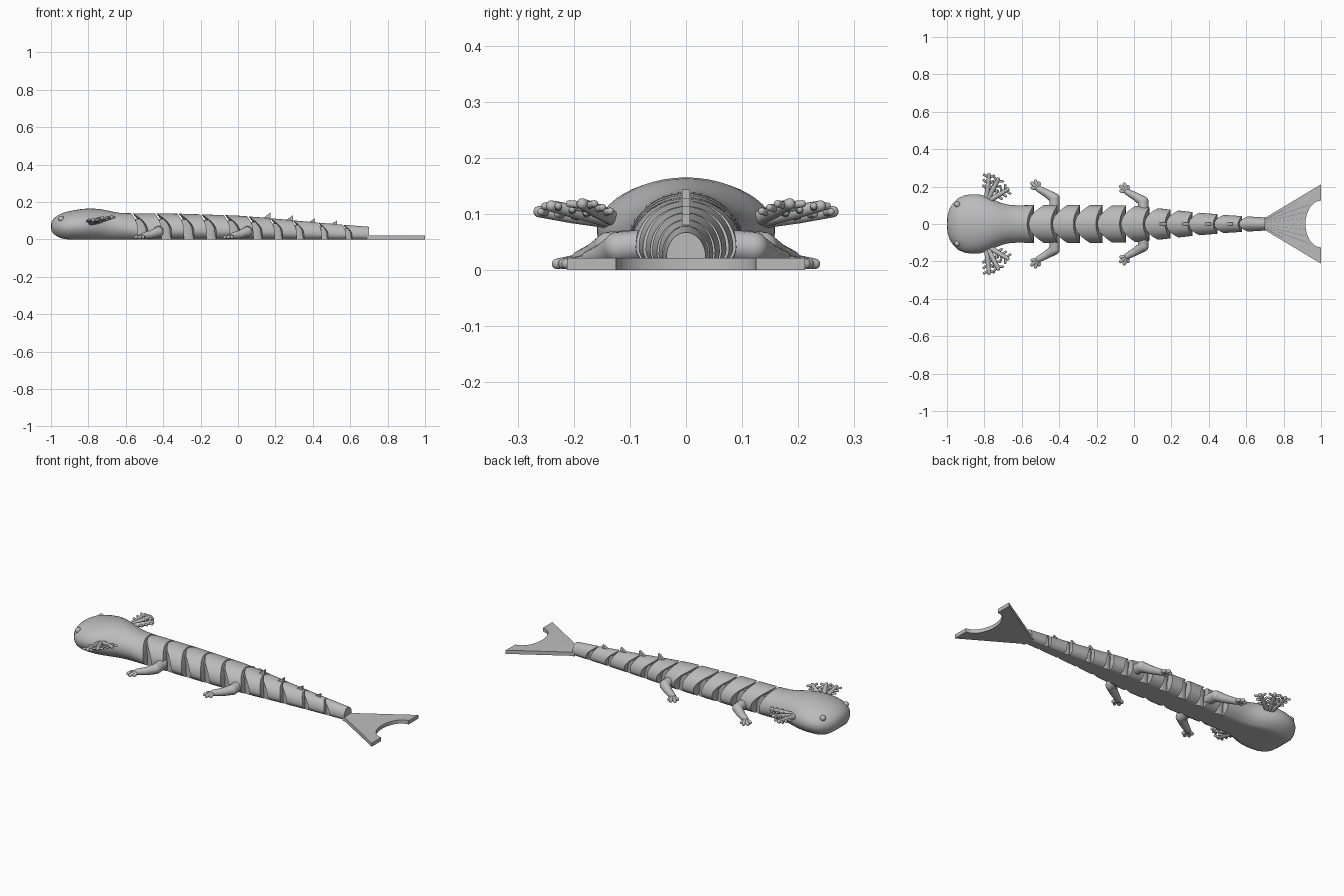
import bpy, bmesh, math
from mathutils import Vector, Matrix

cube = bpy.data.objects.get("Cube")
if cube:
    bpy.data.objects.remove(cube, do_unlink=True)

grey = bpy.data.materials.new("plain_grey")
grey.use_nodes = True
grey.diffuse_color = (0.5, 0.5, 0.5, 1)
grey.node_tree.nodes["Principled BSDF"].inputs["Base Color"].default_value = (0.5, 0.5, 0.5, 1)


def finish(bm, name, angle=35):
    bmesh.ops.recalc_face_normals(bm, faces=bm.faces)
    mesh = bpy.data.meshes.new(name)
    bm.to_mesh(mesh)
    bm.free()
    mesh.materials.append(grey)
    ob = bpy.data.objects.new(name, mesh)
    bpy.context.collection.objects.link(ob)
    bpy.ops.object.select_all(action='DESELECT')
    bpy.context.view_layer.objects.active = ob
    ob.select_set(True)
    bpy.ops.object.shade_smooth_by_angle(angle=math.radians(angle))
    return ob


def interp(table, x):
    """Smooth lookup of the values listed against x."""
    if x <= table[0][0]:
        return table[0][1:]
    for a, b in zip(table, table[1:]):
        if x <= b[0]:
            f = (x - a[0]) / (b[0] - a[0])
            return [p + (q - p) * f for p, q in zip(a[1:], b[1:])]
    return table[-1][1:]


def ring_point(t, w, top, mid, bottom):
    """Dome above the waist, flattened belly below it."""
    s = math.sin(t)
    if s >= 0:
        return w * math.cos(t), mid + (top - mid) * s
    return w * math.cos(t), mid - (mid - bottom) * min(1, -s * 1.25)


def loft(bm, rings):
    loops = [[bm.verts.new(p) for p in r] for r in rings]
    n = len(loops[0])
    for a, b in zip(loops, loops[1:]):
        for i in range(n):
            j = (i + 1) % n
            bm.faces.new((a[i], a[j], b[j], b[i]))
    for end in (loops[0], loops[-1]):
        centre = bm.verts.new(sum((v.co for v in end), Vector()) / n)
        for i in range(n):
            bm.faces.new((end[i], end[(i + 1) % n], centre))


def ball(bm, p, r, seg=12):
    bmesh.ops.create_uvsphere(bm, u_segments=seg, v_segments=seg // 2 + 2, radius=r,
                              matrix=Matrix.Translation(p))


def limb(bm, pts, seg=12):
    """Chain of rounded tapers through (position, radius) pairs."""
    for p, r in pts:
        ball(bm, p, r, seg)
    for (p, r), (q, s) in zip(pts, pts[1:]):
        p, q = Vector(p), Vector(q)
        rot = (q - p).to_track_quat('Z', 'Y').to_matrix().to_4x4()
        bmesh.ops.create_cone(bm, segments=seg, radius1=r, radius2=s, depth=(q - p).length,
                              matrix=Matrix.Translation((p + q) / 2) @ rot)


N = 48
ANGLES = [2 * math.pi * i / N for i in range(N)]

# Body outline: x, half width, top height
BODY = [(-0.62, 0.10, 0.14), (-0.3, 0.102, 0.137), (0, 0.098, 0.127), (0.15, 0.082, 0.115),
        (0.3, 0.065, 0.101), (0.5, 0.047, 0.083), (0.7, 0.035, 0.067)]
GAPS = [-0.515, -0.388, -0.268, -0.148, -0.022, 0.1, 0.212, 0.328, 0.46, 0.59]


def edge(gap, t, front):
    """Joint edge: a rounded nose in front, a shallow socket behind."""
    k = 0.3 + 0.7 * interp(BODY, gap)[0] / 0.1
    c = math.cos(t) ** 2 if math.sin(t) > 0 else 1
    return gap + k * ((-0.048 + 0.08 * c) if front else (-0.056 + 0.036 * c))


def body_ring(f, start, stop):
    ring = []
    for t in ANGLES:
        x0, x1 = start(t), stop(t)
        x = x0 + (x1 - x0) * f
        w, top = interp(BODY, x)
        y, z = ring_point(t, w, top, top * 0.34, 0)
        ring.append((x, y, z))
    return ring


# Head running into the neck: x, half width, top, bottom
HEAD = [(-1.0, 0.015, 0.078, 0.062), (-0.996, 0.05, 0.096, 0.042), (-0.985, 0.085, 0.112, 0.028),
        (-0.965, 0.115, 0.128, 0.014), (-0.94, 0.138, 0.14, 0.004), (-0.91, 0.152, 0.149, 0),
        (-0.87, 0.159, 0.157, 0), (-0.83, 0.158, 0.163, 0), (-0.79, 0.148, 0.165, 0),
        (-0.75, 0.13, 0.163, 0), (-0.71, 0.113, 0.157, 0), (-0.67, 0.103, 0.148, 0),
        (-0.63, 0.1, 0.141, 0)]
bm = bmesh.new()
rings = []
for x, w, top, bottom in HEAD:
    mid = min(0.07, bottom + (top - bottom) * 0.45)
    rings.append([(x, *ring_point(t, w, top, mid, bottom)) for t in ANGLES])
rings.append(body_ring(1, lambda t: -0.62, lambda t: edge(GAPS[0], t, False)))
loft(bm, rings)
finish(bm, "head")

# Hinged body segments
for i, gap in enumerate(GAPS):
    last = i == len(GAPS) - 1
    bm = bmesh.new()
    loft(bm, [body_ring(f, lambda t: edge(gap, t, True),
                        lambda t: 0.7 if last else edge(GAPS[i + 1], t, False))
              for f in (0, 0.25, 0.5, 0.75, 1)])
    finish(bm, f"body_segment_{i + 1}")
    # Upright hinge barrel inside the gap
    w, top = interp(BODY, gap)
    bm = bmesh.new()
    bmesh.ops.create_cone(bm, cap_ends=True, segments=24, radius1=w * 0.6, radius2=w * 0.6,
                          depth=top * 0.78, matrix=Matrix.Translation((gap, 0, top * 0.39)))
    finish(bm, f"hinge_{i + 1}")


def prism(name, outline, lift):
    """Extrude a flat outline along the given vector."""
    bm = bmesh.new()
    face = bm.faces.new([bm.verts.new(p) for p in outline])
    out = bmesh.ops.extrude_face_region(bm, geom=[face])
    bmesh.ops.translate(bm, vec=lift,
                        verts=[v for v in out["geom"] if isinstance(v, bmesh.types.BMVert)])
    finish(bm, name, 20)


# Back spikes
for i, x in enumerate((0.165, 0.285, 0.405, 0.52)):
    top = interp(BODY, x)[1]
    rise = 0.03 - 0.004 * i
    prism(f"back_spike_{i + 1}", [(x - 0.045, -0.007, top - 0.012), (x + 0.008, -0.007, top - 0.02),
                                  (x + 0.008, -0.007, top + rise)], (0, 0.014, 0))

# Forked tail fin with a curved notch
notch = [(1 - 0.083 * math.cos(a), 0.125 * math.sin(a), 0)
         for a in [math.pi * (j / 20 - 0.5) for j in range(21)]]
prism("tail_fin", [(0.69, -0.034, 0), (0.71, -0.038, 0), (1, -0.212, 0)] + notch +
      [(1, 0.212, 0), (0.71, 0.038, 0), (0.69, 0.034, 0)], (0, 0, 0.021))

# Fin rays
bm = bmesh.new()
for j in range(-4, 5):
    a = j * 0.115
    reach = 0.2 + 0.012 * abs(j)
    limb(bm, [((0.7, j * 0.006, 0.0195), 0.002),
              ((0.7 + reach, reach * math.tan(a) + j * 0.006, 0.0195), 0.002)], 6)
finish(bm, "tail_rays")

for side, label in ((1, "left"), (-1, "right")):
    # Legs with four spread toes
    for name, x, y in (("front_leg", -0.42, 0.125), ("hind_leg", 0.055, 0.108)):
        bm = bmesh.new()
        foot = Vector((x - 0.09, side * (y + 0.063), 0.018))
        limb(bm, [((x - 0.005, side * (y - 0.045), 0.045), 0.028),
                  ((x - 0.005, side * (y + 0.012), 0.04), 0.028),
                  ((x - 0.045, side * (y + 0.038), 0.026), 0.022), (foot, 0.017)], 16)
        for a, length in ((85, 0.03), (112, 0.045), (140, 0.047), (170, 0.035)):
            a = math.radians(a)
            d = Vector((math.cos(a), side * math.sin(a), 0))
            limb(bm, [(foot, 0.011), (foot + d * length + Vector((0, 0, -0.007)), 0.0095)], 10)
        finish(bm, f"{label}_{name}", 50)

    # Feathery gills: three stalks carrying rows of short knobs
    bm = bmesh.new()
    root = Vector((-0.79, side * 0.115, 0.085))
    for tip in ((-0.775, 0.262, 0.104), (-0.725, 0.24, 0.114), (-0.675, 0.185, 0.118)):
        tip = Vector((tip[0], side * tip[1], tip[2]))
        limb(bm, [(root, 0.014), (root.lerp(tip, 0.6), 0.013), (tip, 0.01)])
        along = (tip - root).normalized()
        across = Vector((-along.y, along.x, 0)).normalized()
        for f in (0.5, 0.7, 0.9):
            p = root.lerp(tip, f)
            for s in (1, -1):
                limb(bm, [(p, 0.007), (p + across * s * 0.026 + along * 0.014, 0.0065)], 8)
    finish(bm, f"{label}_gill", 50)

    # Eye beads with a raised rim
    bm = bmesh.new()
    eye = Vector((-0.945, side * 0.104, 0.109))
    ball(bm, eye, 0.016, 20)
    finish(bm, f"{label}_eye", 50)
